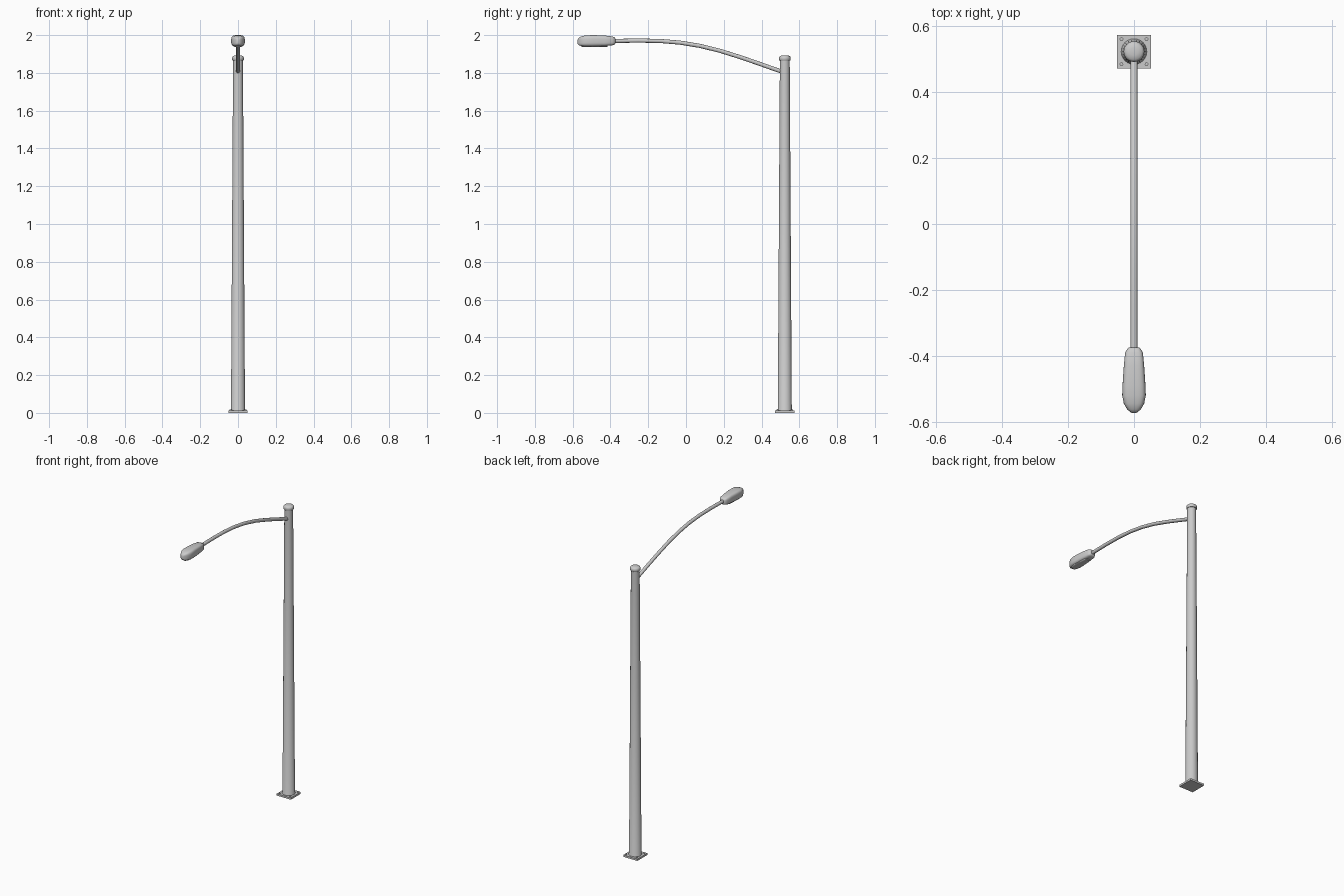
import bpy, bmesh, math
from mathutils import Vector

if "Cube" in bpy.data.objects:
    bpy.data.objects.remove(bpy.data.objects["Cube"])

POLE_Y = 0.523


def finish(name, bm, angle=40):
    bmesh.ops.recalc_face_normals(bm, faces=bm.faces)
    me = bpy.data.meshes.new(name)
    bm.to_mesh(me)
    bm.free()
    ob = bpy.data.objects.new(name, me)
    bpy.context.collection.objects.link(ob)
    bpy.ops.object.select_all(action='DESELECT')
    ob.select_set(True)
    bpy.context.view_layer.objects.active = ob
    bpy.ops.object.shade_smooth_by_angle(angle=math.radians(angle))
    return ob


def loft(name, rings, angle=40):
    """Skin a list of closed rings and cap both ends."""
    bm = bmesh.new()
    vs = [[bm.verts.new(p) for p in r] for r in rings]
    n = len(vs[0])
    for a, b in zip(vs, vs[1:]):
        for i in range(n):
            j = (i + 1) % n
            bm.faces.new((a[i], a[j], b[j], b[i]))
    bm.faces.new(vs[0])
    bm.faces.new(vs[-1])
    return finish(name, bm, angle)


def lathe(name, profile, x, y, sides, angle=40):
    return loft(name, [[(x + r * math.cos(2 * math.pi * i / sides),
                         y + r * math.sin(2 * math.pi * i / sides), z)
                        for i in range(sides)] for r, z in profile], angle)


def rounded_ring(y, w, z0, z1, power, n=24):
    """Superellipse section across the lamp head."""
    h, zc, ring = (z1 - z0) / 2, (z0 + z1) / 2, []
    for i in range(n):
        t = 2 * math.pi * (i + 0.5) / n
        c, s = math.cos(t), math.sin(t)
        ring.append((w * math.copysign(abs(c) ** power, c), y,
                     zc + h * math.copysign(abs(s) ** power, s)))
    return ring


# Base plate
bm = bmesh.new()
bmesh.ops.create_cube(bm, size=1)
for v in bm.verts:
    v.co = (v.co.x * 0.102, POLE_Y + v.co.y * 0.102, 0.006 + v.co.z * 0.012)
finish("base_plate", bm)

# Anchor bolts
for sx in (-1, 1):
    for sy in (-1, 1):
        lathe("anchor_bolt", [(0.006, 0.01), (0.006, 0.017)],
              sx * 0.038, POLE_Y + sy * 0.038, 6, 20)

# Tapered pole and its cap
lathe("pole", [(0.039, 0.011), (0.039, 0.016), (0.037, 0.02), (0.026, 1.875)],
      0, POLE_Y, 24)
lathe("pole_cap", [(0.029, 1.866), (0.0315, 1.869), (0.0315, 1.880),
                   (0.029, 1.886), (0.024, 1.890), (0.012, 1.893)],
      0, POLE_Y, 24)

# Curved arm: tube swept in the YZ plane
path = [(0.515, 1.804), (0.46, 1.823), (0.37, 1.855), (0.285, 1.884),
        (0.18, 1.917), (0.074, 1.943), (-0.03, 1.960), (-0.137, 1.969),
        (-0.25, 1.971), (-0.40, 1.969)]
rings = []
for k, (y, z) in enumerate(path):
    a, b = path[max(k - 1, 0)], path[min(k + 1, len(path) - 1)]
    t = Vector((0, b[0] - a[0], b[1] - a[1])).normalized()
    side = Vector((1, 0, 0))
    up = side.cross(t)
    rings.append([Vector((0, y, z)) + 0.0108 * (math.cos(q) * side + math.sin(q) * up)
                  for q in (2 * math.pi * i / 16 for i in range(16))])
loft("arm", rings)

# Lamp head: y, half width, bottom z, top z
head = [(-0.374, 0.014, 1.956, 1.982), (-0.378, 0.020, 1.950, 1.988),
        (-0.390, 0.027, 1.946, 1.993), (-0.430, 0.031, 1.942, 1.998),
        (-0.490, 0.035, 1.940, 2.000), (-0.520, 0.036, 1.940, 1.999),
        (-0.545, 0.031, 1.941, 1.996), (-0.562, 0.021, 1.944, 1.990),
        (-0.570, 0.012, 1.949, 1.984), (-0.574, 0.005, 1.955, 1.976)]
loft("lamp_head", [rounded_ring(y, w, a, b, 0.55) for y, w, a, b in head], 45)

# Lens let into the underside of the head
lens = [(-0.415, 0.014), (-0.425, 0.020), (-0.49, 0.025), (-0.52, 0.025),
        (-0.543, 0.019), (-0.553, 0.011)]
loft("lamp_lens", [rounded_ring(y, w, 1.9375, 1.95, 0.6, 16) for y, w in lens], 45)
